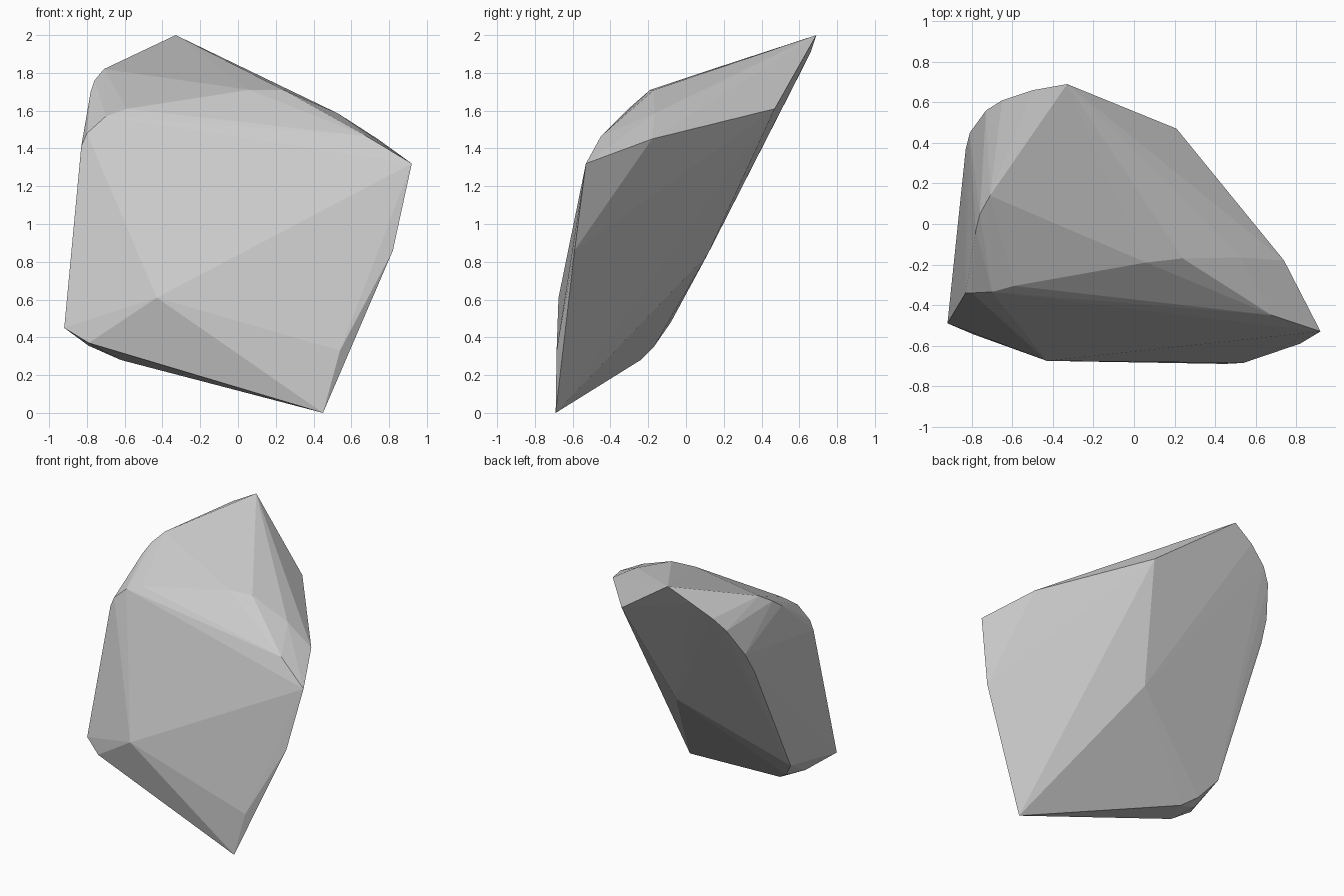
import bpy, bmesh

# Corner points of the faceted rock; flat facets come from their convex hull
tips = [(0.45, -0.69, 0.0), (-0.33, 0.69, 2.0), (0.92, -0.53, 1.32)]
front_face = [(0.82, -0.59, 0.86), (0.54, -0.685, 0.33), (-0.43, -0.675, 0.61)]
lower_left = [(-0.92, -0.49, 0.45), (-0.79, -0.545, 0.37), (-0.79, -0.30, 0.355),
              (-0.62, -0.24, 0.28), (-0.72, -0.17, 0.35), (-0.82, -0.08, 0.48)]
upper_left = [(-0.83, -0.34, 1.41), (-0.80, -0.34, 1.48), (-0.70, -0.335, 1.57),
              (-0.59, -0.305, 1.61), (-0.78, -0.03, 1.70), (-0.76, 0.05, 1.76),
              (-0.71, 0.14, 1.82)]
back_arc = [(-0.83, 0.37, 1.37), (-0.81, 0.45, 1.52), (-0.73, 0.56, 1.72),
            (-0.65, 0.61, 1.81), (-0.50, 0.66, 1.91)]
right_ridge = [(0.06, -0.19, 1.71), (0.24, -0.17, 1.71), (0.53, -0.165, 1.585),
               (0.74, -0.18, 1.45), (0.68, -0.45, 1.465), (0.21, 0.47, 1.61)]
back_face = [(0.0, 0.115, 0.84)]

bm = bmesh.new()
for p in tips + front_face + lower_left + upper_left + back_arc + right_ridge + back_face:
    bm.verts.new(p)
hull = bmesh.ops.convex_hull(bm, input=bm.verts)
loose = [v for v in bm.verts if not v.link_faces]
bmesh.ops.delete(bm, geom=loose, context='VERTS')
bmesh.ops.recalc_face_normals(bm, faces=bm.faces)

# Rock
mesh = bpy.data.meshes.new("rock")
bm.to_mesh(mesh)
bm.free()
rock = bpy.data.objects.new("rock", mesh)
bpy.context.collection.objects.link(rock)
